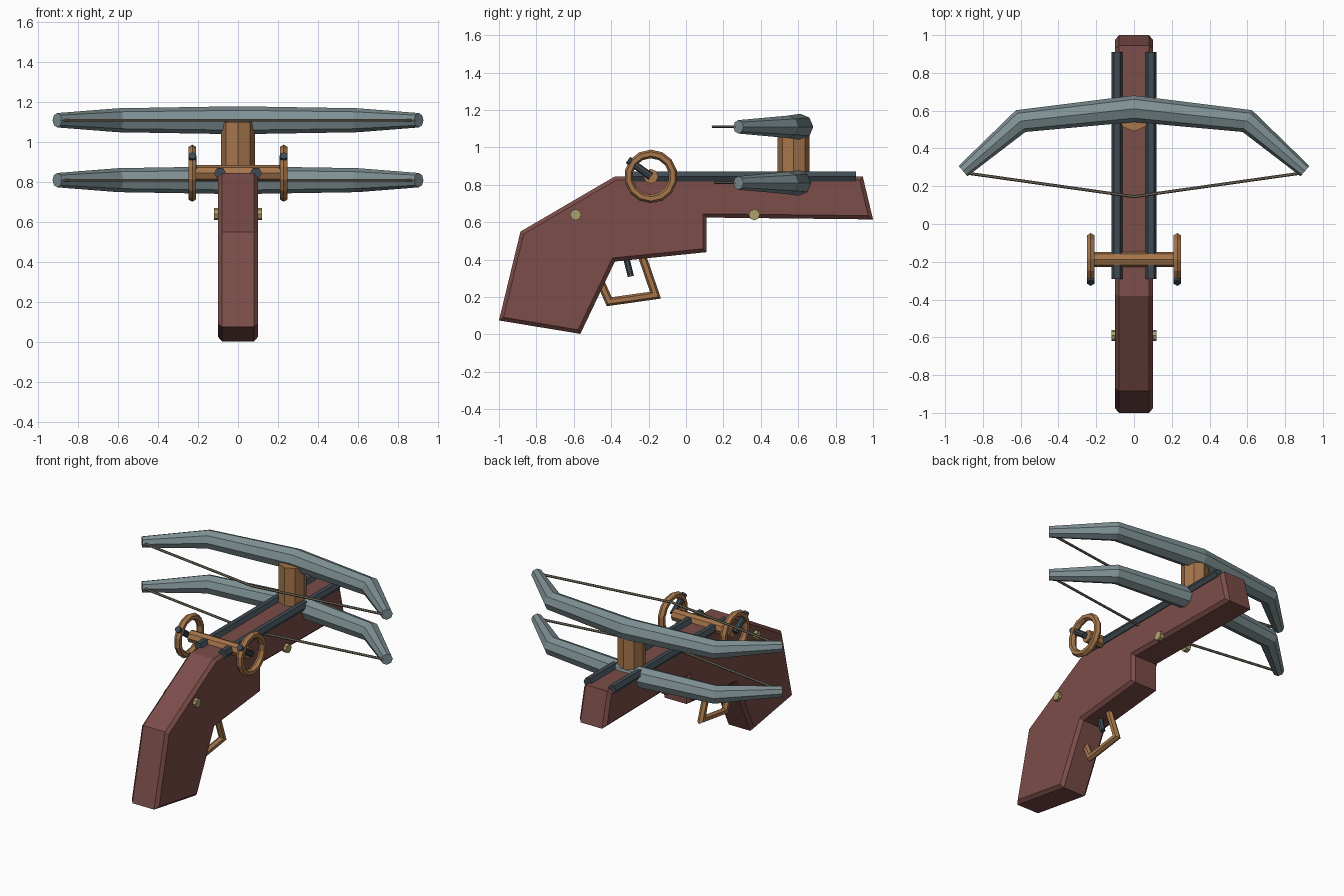
import bpy, bmesh, math
from mathutils import Vector

if "Cube" in bpy.data.objects:
    bpy.data.objects.remove(bpy.data.objects["Cube"])


def material(name, rgb):
    m = bpy.data.materials.new(name)
    m.use_nodes = True
    m.diffuse_color = (*rgb, 1)
    m.node_tree.nodes["Principled BSDF"].inputs["Base Color"].default_value = (*rgb, 1)
    return m


wood = material("red wood", (0.2, 0.074, 0.066))
steel = material("pale steel", (0.21, 0.28, 0.295))
iron = material("dark iron", (0.05, 0.07, 0.085))
copper = material("copper", (0.38, 0.18, 0.07))
brass = material("brass", (0.42, 0.35, 0.15))
cord = material("bow cord", (0.2, 0.17, 0.125))


def finish(name, bm, mat):
    bmesh.ops.recalc_face_normals(bm, faces=bm.faces)
    mesh = bpy.data.meshes.new(name)
    bm.to_mesh(mesh)
    bm.free()
    mesh.materials.append(mat)
    obj = bpy.data.objects.new(name, mesh)
    bpy.context.collection.objects.link(obj)
    return obj


def tube(name, points, radii, sides, mat, up=(0, 0, 1)):
    """Sweep a polygon along a flat path with mitred corners; up is the path plane's normal."""
    pts, up = [Vector(p) for p in points], Vector(up)
    if not isinstance(radii, (list, tuple)):
        radii = [radii] * len(pts)
    bm, rings = bmesh.new(), []
    for i, p in enumerate(pts):
        a = (p - pts[max(i - 1, 0)]).normalized()
        b = (pts[min(i + 1, len(pts) - 1)] - p).normalized()
        t = (a + b).normalized()
        side = t.cross(up).normalized() / max(t.dot(b if b.length else a), 0.3)
        ring = []
        for k in range(sides):
            ang = math.tau * k / sides
            ring.append(bm.verts.new(p + radii[i] * (side * math.cos(ang) + up * math.sin(ang))))
        rings.append(ring)
    for r, q in zip(rings, rings[1:]):
        for k in range(sides):
            n = (k + 1) % sides
            bm.faces.new((r[k], r[n], q[n], q[k]))
    bm.faces.new(rings[0])
    bm.faces.new(rings[-1])
    return finish(name, bm, mat)


# Stock: side profile extruded across x, with chamfered side rims
profile = [(-1, 0.075), (-0.565, 0.003), (-0.38, 0.39), (0.11, 0.44), (0.11, 0.625),
           (1, 0.615), (0.945, 0.845), (-0.38, 0.845), (-0.885, 0.55)]
bm = bmesh.new()
face = bm.faces.new([bm.verts.new((-0.1, y, z)) for y, z in profile])
ext = bmesh.ops.extrude_face_region(bm, geom=[face])
bmesh.ops.translate(bm, vec=(0.2, 0, 0),
                    verts=[g for g in ext["geom"] if isinstance(g, bmesh.types.BMVert)])
rims = [e for e in bm.edges if abs(e.verts[0].co.x - e.verts[1].co.x) < 0.01]
bmesh.ops.bevel(bm, geom=rims, offset=0.02, segments=1, affect='EDGES')
finish("stock", bm, wood)

# Twin bows with their strings
for label, z in (("lower", 0.81), ("upper", 1.11)):
    half = [(0.905, 0.28), (0.6, 0.545)]
    path = [(-x, y, z) for x, y in half] + [(0, 0.61, z)] + [(x, y, z) for x, y in reversed(half)]
    tube(label + "_bow", path, [0.036, 0.06, 0.07, 0.06, 0.036], 8, steel)
    tube(label + "_string", [(-0.89, 0.27, z), (0, 0.145, z), (0.89, 0.27, z)], 0.008, 6, cord)

# Post carrying the upper bow
tube("bow_post", [(0, 0.575, 0.78), (0, 0.575, 1.1)], 0.085, 8, copper, up=(0, 1, 0))

# Winding axle
axle_y, axle_z = -0.188, 0.845
tube("winding_axle", [(-0.215, axle_y, axle_z), (0.215, axle_y, axle_z)], 0.04, 8, copper)

for s, label in ((1, "left"), (-1, "right")):
    # Guide rail on the top of the stock
    tube(label + "_rail", [(s * 0.09, -0.29, 0.845), (s * 0.09, 0.91, 0.845)], 0.03, 6, iron)

    # Winding wheel and its handle
    bpy.ops.mesh.primitive_torus_add(major_segments=14, minor_segments=6, major_radius=0.12,
                                     minor_radius=0.023, location=(s * 0.229, axle_y, axle_z),
                                     rotation=(0, math.pi / 2, 0))
    wheel = bpy.context.object
    wheel.name = label + "_wheel"
    wheel.data.materials.append(copper)
    tube(label + "_handle", [(s * 0.229, axle_y, axle_z), (s * 0.229, axle_y - 0.122, axle_z + 0.088)],
         0.02, 8, iron, up=(1, 0, 0))

    # Brass pins through the stock
    for place, y in (("rear", -0.59), ("fore", 0.365)):
        tube(f"{label}_{place}_pin", [(s * 0.09, y, 0.64), (s * 0.12, y, 0.64)], 0.03, 8, brass)

# Trigger guard and trigger
guard = [(-0.48, 0.33), (-0.41, 0.175), (-0.163, 0.21), (-0.235, 0.42)]
tube("trigger_guard", [(0, y, z) for y, z in guard], 0.022, 6, copper, up=(1, 0, 0))
tube("trigger", [(0, -0.322, 0.42), (0, -0.295, 0.31)], 0.017, 6, iron, up=(1, 0, 0))
